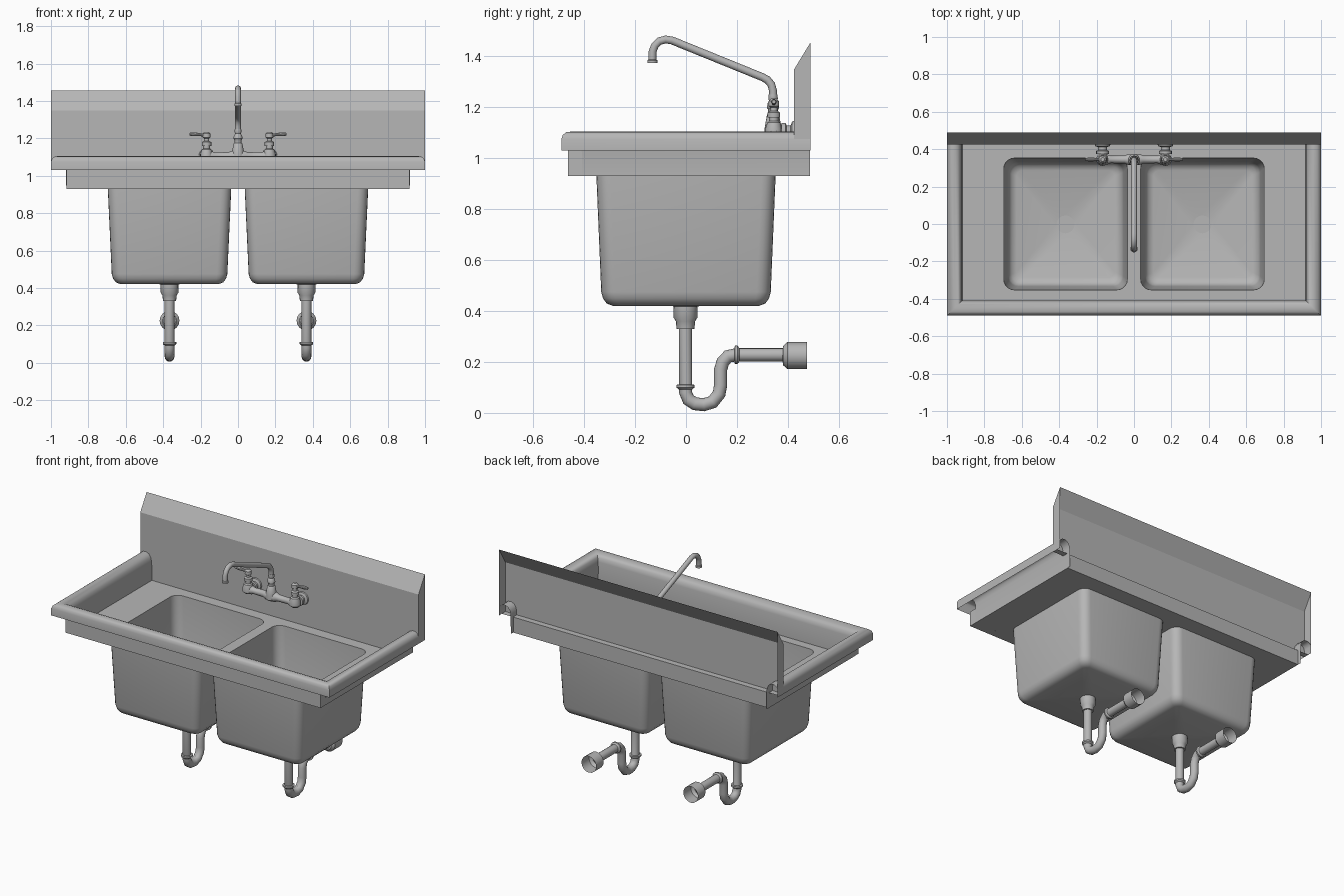
import bpy, bmesh, math
from mathutils import Vector

steel = bpy.data.materials.new("steel_grey")
steel.diffuse_color = (0.47, 0.47, 0.47, 1)


def loft(name, rings, closed=True, cap_start=False, cap_end=False, angle=35):
    """Skin a list of equal-length point rings into one object."""
    bm = bmesh.new()
    rows = [[bm.verts.new(p) for p in r] for r in rings]
    n = len(rows[0])
    for a, b in zip(rows, rows[1:]):
        for i in range(n if closed else n - 1):
            j = (i + 1) % n
            bm.faces.new((a[i], a[j], b[j], b[i]))
    if cap_start:
        bm.faces.new(rows[0][::-1])
    if cap_end:
        bm.faces.new(rows[-1])
    bmesh.ops.remove_doubles(bm, verts=bm.verts, dist=0.0005)
    bmesh.ops.recalc_face_normals(bm, faces=bm.faces)
    mesh = bpy.data.meshes.new(name)
    bm.to_mesh(mesh)
    bm.free()
    mesh.materials.append(steel)
    mesh.shade_smooth()
    mesh.set_sharp_from_angle(angle=math.radians(angle))
    ob = bpy.data.objects.new(name, mesh)
    bpy.context.collection.objects.link(ob)
    return ob


def rounded_rect(cx, cy, hx, hy, r, z, steps=5):
    pts = []
    for k, (sx, sy) in enumerate(((1, 1), (-1, 1), (-1, -1), (1, -1))):
        for j in range(steps + 1):
            a = math.pi / 2 * (k + j / steps)
            pts.append((cx + sx * (hx - r) + r * math.cos(a),
                        cy + sy * (hy - r) + r * math.sin(a), z))
    return pts


def tube(name, path, radii, side=(1, 0, 0), n=16, cap=True):
    """Round sweep along a flat path; side is the normal of the path's plane."""
    path = [Vector(p) for p in path]
    if not isinstance(radii, (list, tuple)):
        radii = [radii] * len(path)
    u, rings = Vector(side), []
    for i, p in enumerate(path):
        t = (path[min(i + 1, len(path) - 1)] - path[max(i - 1, 0)]).normalized()
        v = t.cross(u).normalized()
        rings.append([p + radii[i] * (math.cos(2 * math.pi * k / n) * u
                                      + math.sin(2 * math.pi * k / n) * v) for k in range(n)])
    return loft(name, rings, cap_start=cap, cap_end=cap)


def turned(name, base, axis, profile, cap=True, n=16):
    """Turned part: profile is (distance along axis, radius)."""
    base, axis = Vector(base), Vector(axis)
    side = (0, 1, 0) if abs(axis.x) > 0.5 else (1, 0, 0)
    return tube(name, [base + axis * d for d, r in profile], [r for d, r in profile], side, n, cap)


# Rolled rim on the left, front and right, with mitred corners
rim = [(0, 1.03), (0, 1.075), (0.006, 1.092), (0.02, 1.103), (0.04, 1.105), (0.06, 1.098),
       (0.074, 1.08), (0.08, 1.055), (0.082, 0.93)]
loft("rolled_rim", [[(-1 + d, 0.487, z), (-1 + d, -0.49 + d, z),
                     (1 - d, -0.49 + d, z), (1 - d, 0.487, z)] for d, z in rim], closed=False)

# Skirt under the rim
loft("skirt", [rounded_rect(0, 0, 0.917, 0.463, 0, z) for z in (0.93, 1.03)])

# Splash panel: open-backed folded sheet with end plates and a lower ledge
fold = [(0.463, 1.03), (0.425, 1.03), (0.425, 1.35), (0.49, 1.457)]
loft("splash_panel", [[(x, y, z) for y, z in fold] for x in (-1, 1)], closed=False, angle=10)
loft("splash_foot", [[(x, 0.425, z) for z in (0.93, 1.03)] for x in (-0.917, 0.917)], closed=False)
for s, side in ((-1, "left"), (1, "right")):
    loft(side + "_end_plate", [[(s, 0.425, 1.03), (s, 0.49, 1.03)],
                               [(s, 0.425, 1.35), (s, 0.49, 1.457)]], closed=False)

for s, side in ((-1, "left"), (1, "right")):
    cx = s * 0.366
    # Deck half around the bowl opening
    loft(side + "_deck", [rounded_rect(s * 0.4585, 0, 0.4585, 0.463, 0, 0.93),
                          rounded_rect(cx, 0, 0.33, 0.352, 0.055, 0.93)])
    # Tapered bowl with rounded floor edge and a shallow drain dish
    levels = [(0.33, 0.352, 0.055, 0.93), (0.309, 0.333, 0.055, 0.475), (0.302, 0.326, 0.052, 0.45),
              (0.287, 0.312, 0.045, 0.43), (0.262, 0.286, 0.03, 0.42),
              (0.055, 0.055, 0.05, 0.42), (0.012, 0.012, 0.01, 0.41)]
    loft(side + "_bowl", [rounded_rect(cx, 0, hx, hy, r, z) for hx, hy, r, z in levels], cap_end=True)

    # Drain fitting, trap pipe, collars and wall cup
    turned(side + "_drain_fitting", (cx, -0.002, 0.42), (0, 0, -1),
           [(0, 0.048), (0.045, 0.047), (0.06, 0.038), (0.09, 0.035), (0.09, 0.027)])
    trap = [(-0.002, 0.335), (-0.002, 0.08), (0.01, 0.052), (0.035, 0.036), (0.07, 0.032),
            (0.105, 0.043), (0.13, 0.075), (0.136, 0.11), (0.136, 0.17), (0.145, 0.2),
            (0.165, 0.222), (0.195, 0.228), (0.395, 0.228)]
    tube(side + "_trap_pipe", [(cx, y, z) for y, z in trap], 0.026)
    collar = [(0, 0.026), (0.002, 0.036), (0.012, 0.036), (0.02, 0.026)]
    turned(side + "_lower_collar", (cx, -0.002, 0.112), (0, 0, -1), collar)
    turned(side + "_upper_collar", (cx, 0.19, 0.228), (0, 1, 0), collar)
    turned(side + "_wall_cup", (cx, 0.38, 0.225), (0, 1, 0),
           [(0, 0.026), (0.002, 0.038), (0.018, 0.053), (0.095, 0.053)], cap=False)

    # Tap supply: wall flange and connector
    tx = s * 0.168
    turned(side + "_tap_flange", (tx, 0.425, 1.105), (0, -1, 0),
           [(0, 0.042), (0.008, 0.04), (0.014, 0.024), (0.03, 0.024), (0.034, 0.034),
            (0.05, 0.034), (0.052, 0.02), (0.08, 0.02)])
    # Valve post
    turned(side + "_valve", (tx, 0.345, 1.08), (0, 0, 1),
           [(0, 0.02), (0.012, 0.034), (0.035, 0.034), (0.06, 0.026), (0.066, 0.018),
            (0.08, 0.018), (0.08, 0.025), (0.1, 0.025), (0.106, 0.014), (0.12, 0.014),
            (0.125, 0.021), (0.145, 0.02), (0.155, 0.01)])
    # Lever handle pointing outward
    tube(side + "_lever", [(tx - s * 0.012, 0.345, 1.212), (tx + s * 0.03, 0.345, 1.219),
                           (tx + s * 0.065, 0.345, 1.222), (tx + s * 0.092, 0.345, 1.222)],
         [0.011, 0.008, 0.011, 0.008], side=(0, 1, 0), n=10)

# Tap body bar and centre hub
turned("tap_body", (-0.2, 0.345, 1.105), (1, 0, 0),
       [(0, 0.012), (0.01, 0.026), (0.06, 0.026), (0.075, 0.02), (0.15, 0.021), (0.17, 0.03),
        (0.23, 0.03), (0.25, 0.021), (0.325, 0.02), (0.34, 0.026), (0.39, 0.026), (0.4, 0.012)])
turned("spout_hub", (0, 0.342, 1.08), (0, 0, 1),
       [(0, 0.02), (0.01, 0.033), (0.04, 0.033), (0.09, 0.024), (0.095, 0.019), (0.11, 0.019),
        (0.118, 0.024), (0.135, 0.022), (0.145, 0.015), (0.155, 0.019), (0.17, 0.017)])

# Swivel spout and nozzle
spout = [(0.342, 1.235), (0.342, 1.265), (0.335, 1.29), (0.32, 1.308), (0.3, 1.319),
         (-0.055, 1.463), (-0.08, 1.467), (-0.105, 1.46), (-0.122, 1.443), (-0.131, 1.42), (-0.132, 1.38)]
tube("spout", [(0, y, z) for y, z in spout], 0.0155)
turned("spout_nozzle", (0, -0.132, 1.388), (0, 0, -1), [(0, 0.016), (0.003, 0.02), (0.014, 0.02)])
